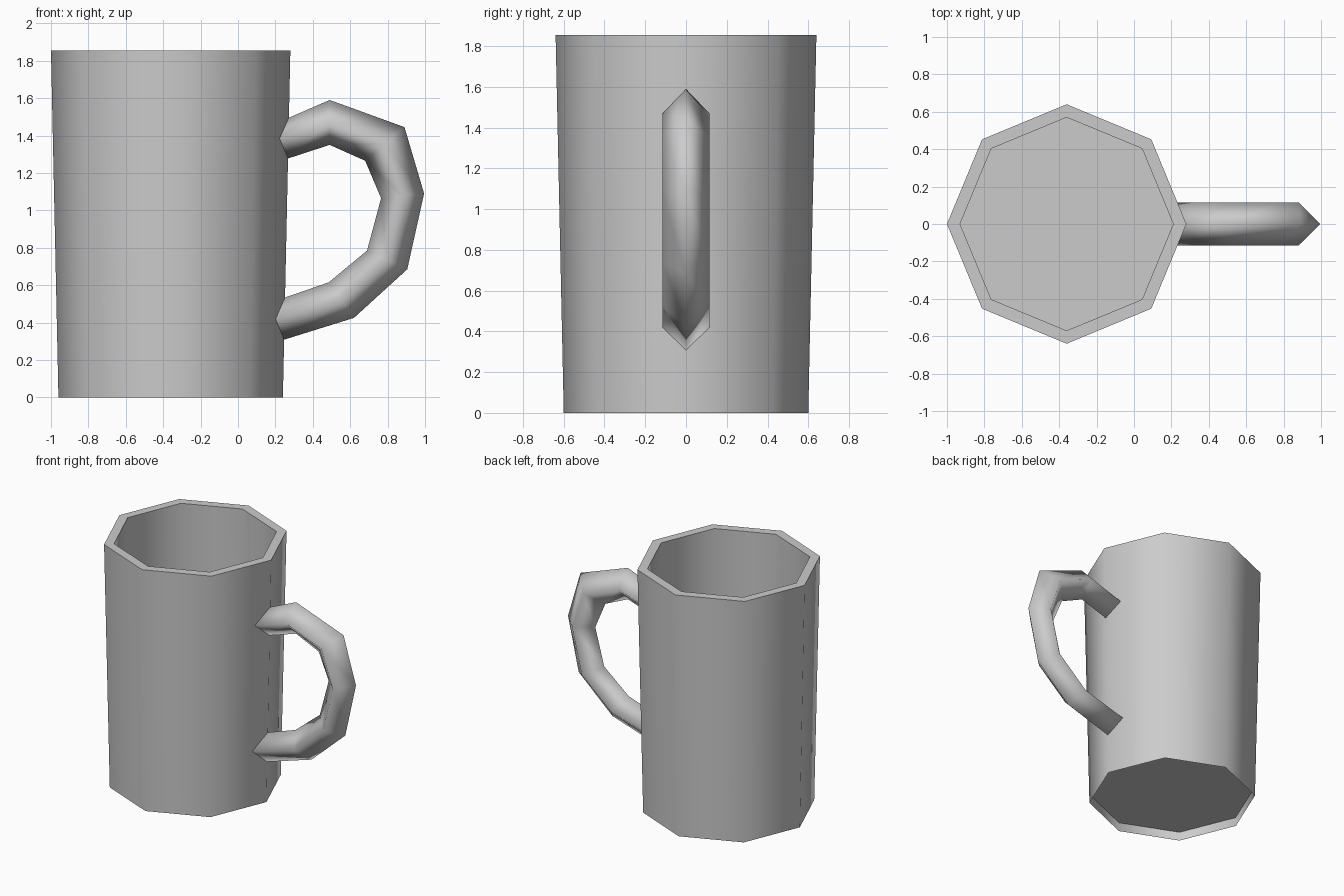
import bpy, bmesh, math

cube = bpy.data.objects.get("Cube")
if cube:
    bpy.data.objects.remove(cube, do_unlink=True)

grey = bpy.data.materials.new("plain grey")
grey.use_nodes = True
grey.diffuse_color = (0.6, 0.6, 0.6, 1)
grey.node_tree.nodes["Principled BSDF"].inputs["Base Color"].default_value = (0.6, 0.6, 0.6, 1)


def skin_rings(name, rings, smooth_angle):
    """Bridge a chain of point rings, cap both ends and shade smooth."""
    bm = bmesh.new()
    loops = [[bm.verts.new(p) for p in ring] for ring in rings]
    n = len(loops[0])
    for a, b in zip(loops, loops[1:]):
        for i in range(n):
            j = (i + 1) % n
            bm.faces.new((a[i], a[j], b[j], b[i]))
    bm.faces.new(loops[0])
    bm.faces.new(loops[-1])
    bmesh.ops.recalc_face_normals(bm, faces=bm.faces)
    mesh = bpy.data.meshes.new(name)
    bm.to_mesh(mesh)
    bm.free()
    mesh.materials.append(grey)
    obj = bpy.data.objects.new(name, mesh)
    bpy.context.collection.objects.link(obj)
    bpy.ops.object.select_all(action='DESELECT')
    obj.select_set(True)
    bpy.context.view_layer.objects.active = obj
    bpy.ops.object.shade_smooth_by_angle(angle=math.radians(smooth_angle))
    return obj


def octagon(radius, z, centre_x=-0.36):
    return [(centre_x + radius * math.cos(k * math.pi / 4),
             radius * math.sin(k * math.pi / 4), z) for k in range(8)]


# Mug body: inside floor, rim, outer wall, foot and recessed underside
profile = [(0.595, 0.075), (0.57, 1.855), (0.64, 1.855), (0.6, 0), (0.598, 0.068)]
skin_rings("mug_body", [octagon(r, z) for r, z in profile], 60)

# Handle: diamond section given by its outer and inner corners (x, z)
half_width = 0.115
sections = [
    ((0.26, 1.49), (0.26, 1.275)),
    ((0.49, 1.59), (0.49, 1.35)),
    ((0.89, 1.445), (0.68, 1.265)),
    ((0.995, 1.09), (0.765, 1.065)),
    ((0.905, 0.685), (0.69, 0.785)),
    ((0.62, 0.425), (0.485, 0.615)),
    ((0.235, 0.305), (0.24, 0.53)),
]
rings = []
for index, ((ox, oz), (ix, iz)) in enumerate(sections):
    mx, mz = (ox + ix) / 2, (oz + iz) / 2
    if index in (0, len(sections) - 1):
        mx -= 0.042  # side corners follow the wall
    rings.append([(ox, 0, oz), (mx, half_width, mz), (ix, 0, iz), (mx, -half_width, mz)])
skin_rings("handle", rings, 180)
